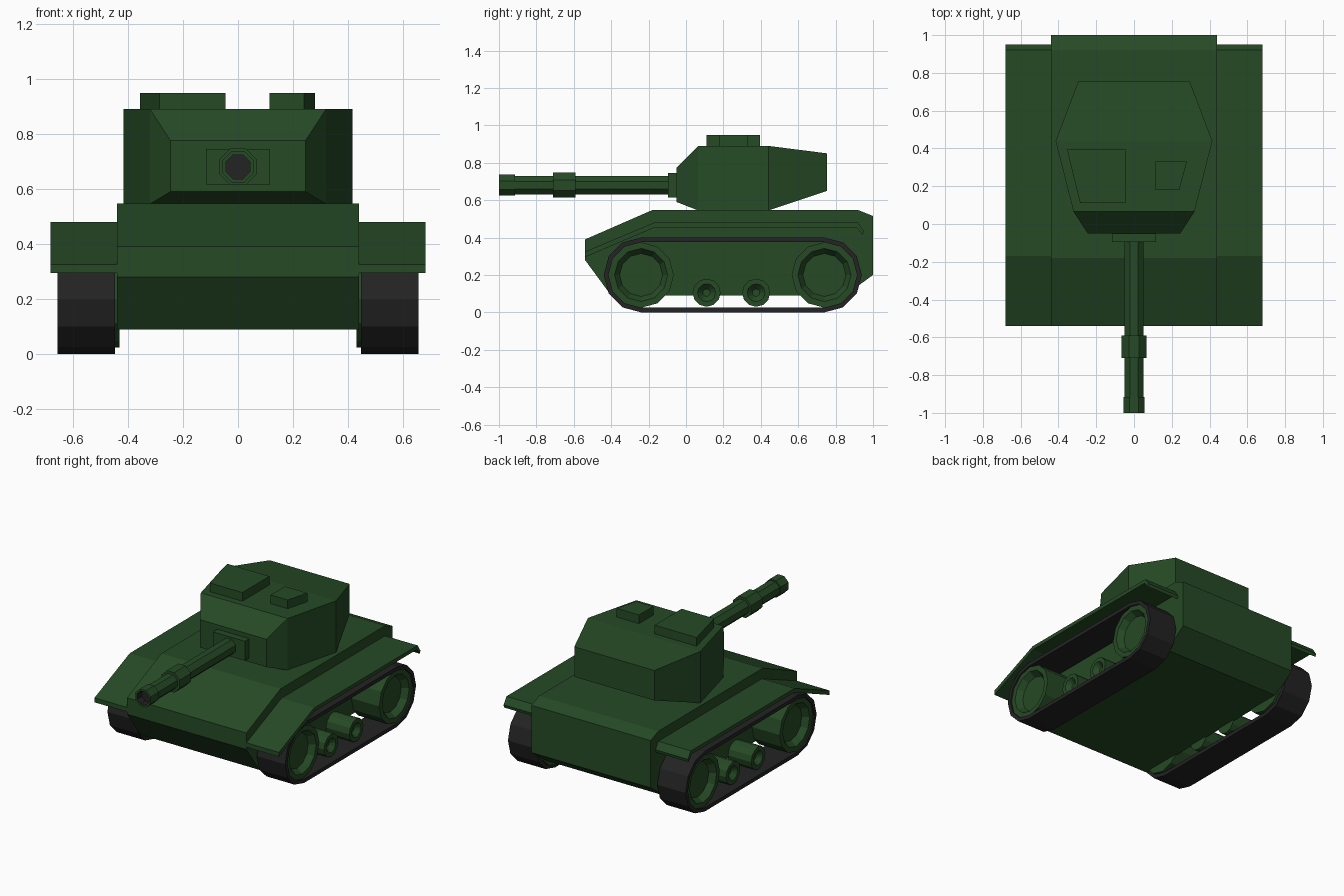
import bpy, bmesh, math

if "Cube" in bpy.data.objects:
    bpy.data.objects.remove(bpy.data.objects["Cube"])


def material(name, rgb):
    m = bpy.data.materials.new(name)
    m.diffuse_color = (*rgb, 1)
    m.use_nodes = True
    m.node_tree.nodes["Principled BSDF"].inputs["Base Color"].default_value = m.diffuse_color
    return m


GREEN = material("dark_green", (0.019, 0.068, 0.019))
BLACK = material("rubber_black", (0.018, 0.017, 0.018))


def loft(name, loops, mat, mirror=False, cyclic=False):
    """Skin a row of equal-length point loops; cap the ends unless cyclic."""
    bm = bmesh.new()
    rows = [[bm.verts.new(p) for p in loop] for loop in loops]
    n = len(rows[0])
    pairs = list(zip(rows, rows[1:]))
    if cyclic:
        pairs.append((rows[-1], rows[0]))
    else:
        bm.faces.new(rows[0])
        bm.faces.new(rows[-1])
    for a, b in pairs:
        for i in range(n):
            j = (i + 1) % n
            bm.faces.new((a[i], a[j], b[j], b[i]))
    bmesh.ops.recalc_face_normals(bm, faces=bm.faces)
    me = bpy.data.meshes.new(name)
    bm.to_mesh(me)
    bm.free()
    me.materials.append(mat)
    ob = bpy.data.objects.new(name, me)
    bpy.context.collection.objects.link(ob)
    if mirror:
        ob.modifiers.new("mirror", 'MIRROR').use_axis = (True, False, False)
    return ob


def side_profile(pts, x):
    return [(x, y, z) for y, z in pts]


def circle(cy, cz, r, n):
    return [(cy + r * math.cos(2 * math.pi * i / n),
             cz + r * math.sin(2 * math.pi * i / n)) for i in range(n)]


def wheel(name, cy, cz, n, rings):
    """Lathe along x: rings are (x, radius)."""
    return loft(name, [side_profile(circle(cy, cz, r, n), x) for x, r in rings],
                GREEN, mirror=True)


# Hull
hull = [(-0.54, 0.28), (-0.54, 0.39), (-0.18, 0.547), (0.92, 0.547),
        (1.0, 0.515), (1.0, 0.20), (0.85, 0.09), (-0.40, 0.09)]
loft("hull", [side_profile(hull, x) for x in (-0.44, 0.44)], GREEN)

# Fenders
fender = [(-0.54, 0.295), (-0.54, 0.325), (-0.17, 0.48), (0.92, 0.48), (0.95, 0.435),
          (0.945, 0.415), (0.91, 0.455), (-0.165, 0.455)]
loft("fender", [side_profile(fender, x) for x in (0.43, 0.68)], GREEN, mirror=True)

# Tracks: stretched 12-sided loops with a hollow middle
FRONT, REAR, AXLE = -0.24, 0.74, 0.20


def track_loop(r):
    pts = []
    for i in range(7):
        a = math.pi / 2 - i * math.pi / 6
        pts.append((REAR + r * math.cos(a), AXLE + r * math.sin(a)))
    for i in range(7):
        a = -math.pi / 2 - i * math.pi / 6
        pts.append((FRONT + r * math.cos(a), AXLE + r * math.sin(a)))
    return pts


loft("track", [side_profile(track_loop(r), x) for r, x in
               ((0.20, 0.447), (0.20, 0.655), (0.175, 0.655), (0.175, 0.447))],
     BLACK, mirror=True, cyclic=True)

# Drive wheels and small road wheels, with dished faces
for label, y in (("front", FRONT), ("rear", REAR)):
    wheel(label + "_wheel", y, AXLE, 12,
          [(0.43, 0.175), (0.645, 0.175), (0.645, 0.142), (0.605, 0.115)])
for label, y in (("front", 0.11), ("rear", 0.375)):
    wheel(label + "_road_wheel", y, 0.105, 12,
          [(0.43, 0.075), (0.61, 0.075), (0.61, 0.048), (0.58, 0.02)])

# Turret: rectangular sections along y as (y, half width, low z, high z)
sections = [(-0.05, 0.245, 0.59, 0.775), (0.065, 0.32, 0.545, 0.89),
            (0.44, 0.415, 0.545, 0.89), (0.755, 0.295, 0.65, 0.85)]
loft("turret", [[(-w, y, lo), (w, y, lo), (w, y, hi), (-w, y, hi)]
                for y, w, lo, hi in sections], GREEN)

# Roof hatches
hatches = {"large_hatch": [(-0.355, 0.395), (-0.045, 0.395), (-0.045, 0.11), (-0.285, 0.11)],
           "small_hatch": [(0.115, 0.33), (0.28, 0.33), (0.24, 0.18), (0.115, 0.18)]}
for name, pts in hatches.items():
    loft(name, [[(x, y, z) for x, y in pts] for z in (0.88, 0.948)], GREEN)

# Gun mantlet
loft("gun_mantlet", [[(-0.117, y, 0.615), (0.117, y, 0.615), (0.117, y, 0.745),
                      (-0.117, y, 0.745)] for y in (-0.095, -0.04)], GREEN)

# Gun barrel: octagonal, with sleeve, muzzle collar and dark bore
GUN_Z = 0.68
profile = [(-0.05, 0.054), (-0.59, 0.054), (-0.59, 0.072), (-0.71, 0.072), (-0.71, 0.054),
           (-0.915, 0.054), (-0.915, 0.061), (-1.0, 0.061), (-1.0, 0.047), (-0.95, 0.047)]
rings = []
for y, r in profile:
    ring = []
    for i in range(8):
        a = math.pi / 8 + i * math.pi / 4
        ring.append((r * math.cos(a), y, GUN_Z + r * math.sin(a)))
    rings.append(ring)
barrel = loft("gun_barrel", rings, GREEN)
barrel.data.materials.append(BLACK)
for f in barrel.data.polygons:
    pts = [barrel.data.vertices[v].co for v in f.vertices]
    if all(p.y < -0.9 and math.hypot(p.x, p.z - GUN_Z) < 0.05 for p in pts):
        f.material_index = 1
